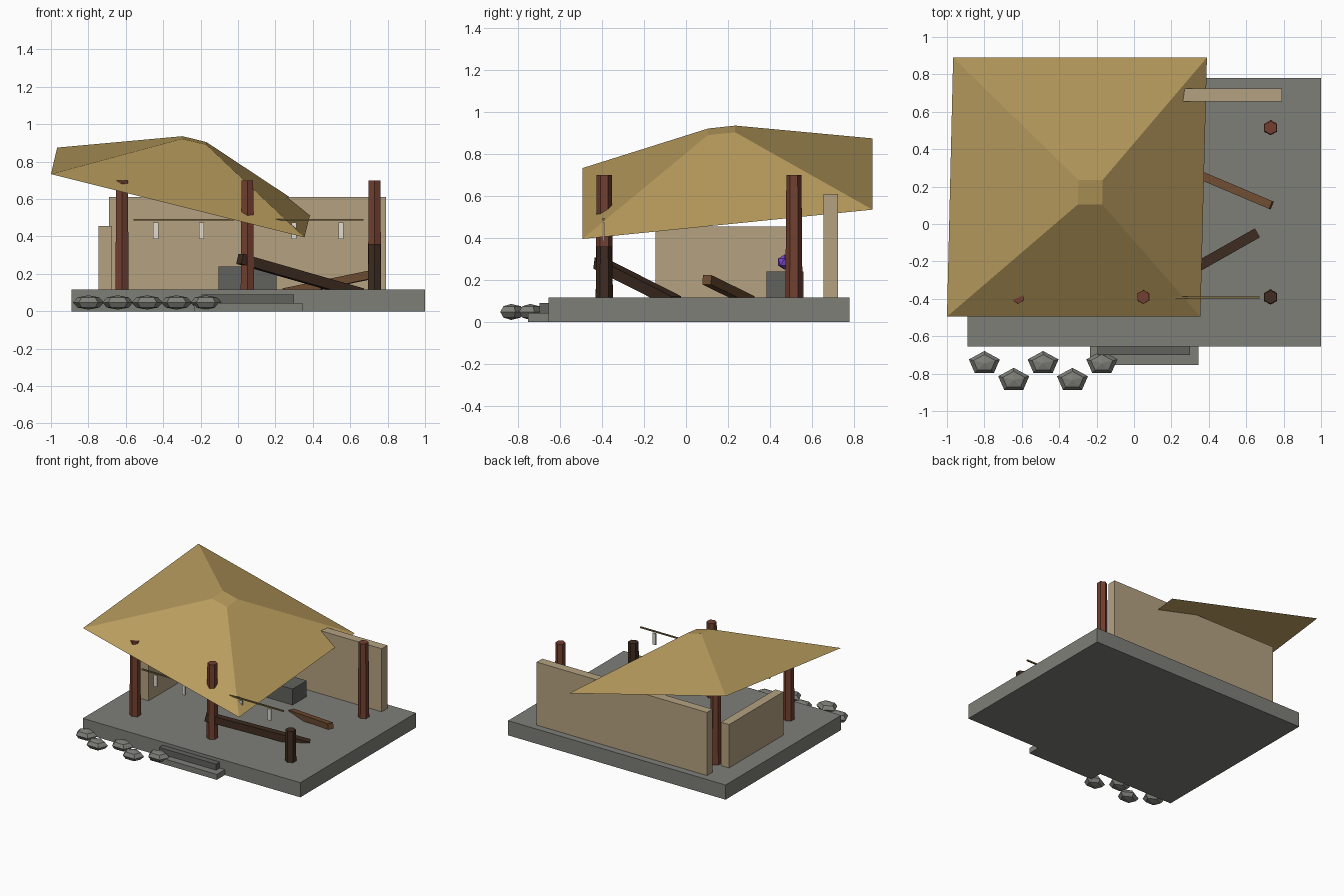
import bpy, math
from mathutils import Vector

if "Cube" in bpy.data.objects:
    bpy.data.objects.remove(bpy.data.objects["Cube"])


def mat(name, r, g, b):
    m = bpy.data.materials.new(name)
    m.diffuse_color = (r, g, b, 1)
    m.use_nodes = True
    m.node_tree.nodes["Principled BSDF"].inputs["Base Color"].default_value = m.diffuse_color
    return m


STONE = mat("stone", 0.21, 0.21, 0.19)
DARK_STONE = mat("dark_stone", 0.12, 0.12, 0.11)
PLASTER = mat("plaster", 0.46, 0.36, 0.22)
THATCH = mat("thatch", 0.48, 0.33, 0.11)
RED_WOOD = mat("red_wood", 0.17, 0.05, 0.03)
BROWN_WOOD = mat("brown_wood", 0.15, 0.07, 0.03)
CHARRED = mat("charred_wood", 0.05, 0.025, 0.015)
ROPE = mat("rope", 0.2, 0.14, 0.05)
PAPER = mat("paper", 0.75, 0.72, 0.65)
PURPLE = mat("purple_glow", 0.2, 0.06, 0.6)


def mesh(name, verts, faces, m):
    me = bpy.data.meshes.new(name)
    me.from_pydata(verts, [], faces)
    me.materials.append(m)
    ob = bpy.data.objects.new(name, me)
    bpy.context.collection.objects.link(ob)
    return ob


def box(name, x, y, z, m):
    v = [(a, b, c) for a in x for b in y for c in z]
    f = [(0, 1, 3, 2), (4, 6, 7, 5), (0, 4, 5, 1), (2, 3, 7, 6), (0, 2, 6, 4), (1, 5, 7, 3)]
    return mesh(name, v, f, m)


def lathe(name, n, rings, m, loc, sx=1, sy=1):
    """Stack of n-sided rings (radius, z), first corner facing +y, capped."""
    v, f = [], []
    for r, z in rings:
        for i in range(n):
            a = math.pi / 2 + math.tau * i / n
            v.append((loc[0] + r * sx * math.cos(a), loc[1] + r * sy * math.sin(a), z))
    for k in range(len(rings) - 1):
        for i in range(n):
            j = (i + 1) % n
            f.append((k * n + i, k * n + j, k * n + n + j, k * n + n + i))
    f.append(tuple(reversed(range(n))))
    f.append(tuple(range(len(v) - n, len(v))))
    return mesh(name, v, f, m)


def beam(name, p, q, t, m):
    p, q = Vector(p), Vector(q)
    h, l = t / 2, (q - p).length / 2
    ob = box(name, (-l, l), (-h, h), (-h, h), m)
    ob.location = (p + q) / 2
    ob.rotation_mode = 'QUATERNION'
    d = (q - p).normalized()
    side = Vector((0, 0, 1)).cross(d).normalized()
    up = d.cross(side)
    from mathutils import Matrix
    ob.rotation_quaternion = Matrix((d, side, up)).transposed().to_quaternion()
    return ob


# Base and steps
FLOOR = 0.115
box("platform", (-0.89, 1.0), (-0.655, 0.78), (0, FLOOR), STONE)
box("lower_step", (-0.235, 0.345), (-0.755, -0.6), (0, 0.043), STONE)
box("upper_step", (-0.195, 0.3), (-0.7, -0.6), (0, 0.09), DARK_STONE)

# Loose stones in a zigzag
for i in range(5):
    rings = [(0.01, 0.009), (0.707, 0.02), (1, 0.047), (0.707, 0.074), (0.01, 0.085)]
    lathe(f"stone_{i + 1}", 5, rings, STONE,
          (-0.80 + 0.157 * i, -0.744 - 0.09 * (i % 2)), 0.087, 0.065)

# Columns, one broken
for i, (x, y) in enumerate([(-0.62, -0.39), (0.05, -0.39), (-0.62, 0.515), (0.73, 0.515)]):
    lathe(f"column_{i + 1}", 6, [(0.041, FLOOR), (0.036, 0.70)], RED_WOOD, (x, y))
lathe("broken_column", 6, [(0.041, FLOOR), (0.037, 0.36)], CHARRED, (0.73, -0.39))

# Walls
box("back_wall", (-0.69, 0.79), (0.655, 0.725), (FLOOR, 0.61), PLASTER)
box("left_wall", (-0.745, -0.675), (-0.145, 0.53), (FLOOR, 0.455), PLASTER)

# Tilted roof: flat-topped pyramid that has slid to one side
mesh("roof",
     [(-1.0, -0.495, 0.733), (0.355, -0.495, 0.395), (0.39, 0.89, 0.535), (-0.967, 0.89, 0.875),
      (-0.3, 0.105, 0.922), (-0.17, 0.105, 0.891), (-0.168, 0.235, 0.904), (-0.297, 0.235, 0.936)],
     [(3, 2, 1, 0), (4, 5, 6, 7)] + [(i, (i + 1) % 4, (i + 1) % 4 + 4, i + 4) for i in range(4)],
     THATCH)

# Fallen beams
beam("charred_beam", (0.01, -0.415, 0.28), (0.655, -0.05, 0.095), 0.055, CHARRED)
beam("brown_beam", (0.735, 0.1, 0.2), (0.25, 0.305, 0.1), 0.045, BROWN_WOOD)

# Altar with orb
box("altar", (-0.105, 0.205), (0.385, 0.56), (FLOOR, 0.24), DARK_STONE)
bpy.ops.mesh.primitive_ico_sphere_add(subdivisions=1, radius=0.036, location=(0.05, 0.47, 0.285))
orb = bpy.context.object
orb.name = "orb"
orb.data.materials.append(PURPLE)

# Ropes with hanging paper strips
for i, (x0, x1, tags) in enumerate([(-0.56, -0.02, (-0.44, -0.195)), (0.13, 0.67, (0.30, 0.55))]):
    box(f"rope_{i + 1}", (x0, x1), (-0.398, -0.388), (0.484, 0.494), ROPE)
    for j, t in enumerate(tags):
        box(f"paper_strip_{i + 1}_{j + 1}", (t - 0.014, t + 0.014), (-0.397, -0.389), (0.385, 0.475), PAPER)
